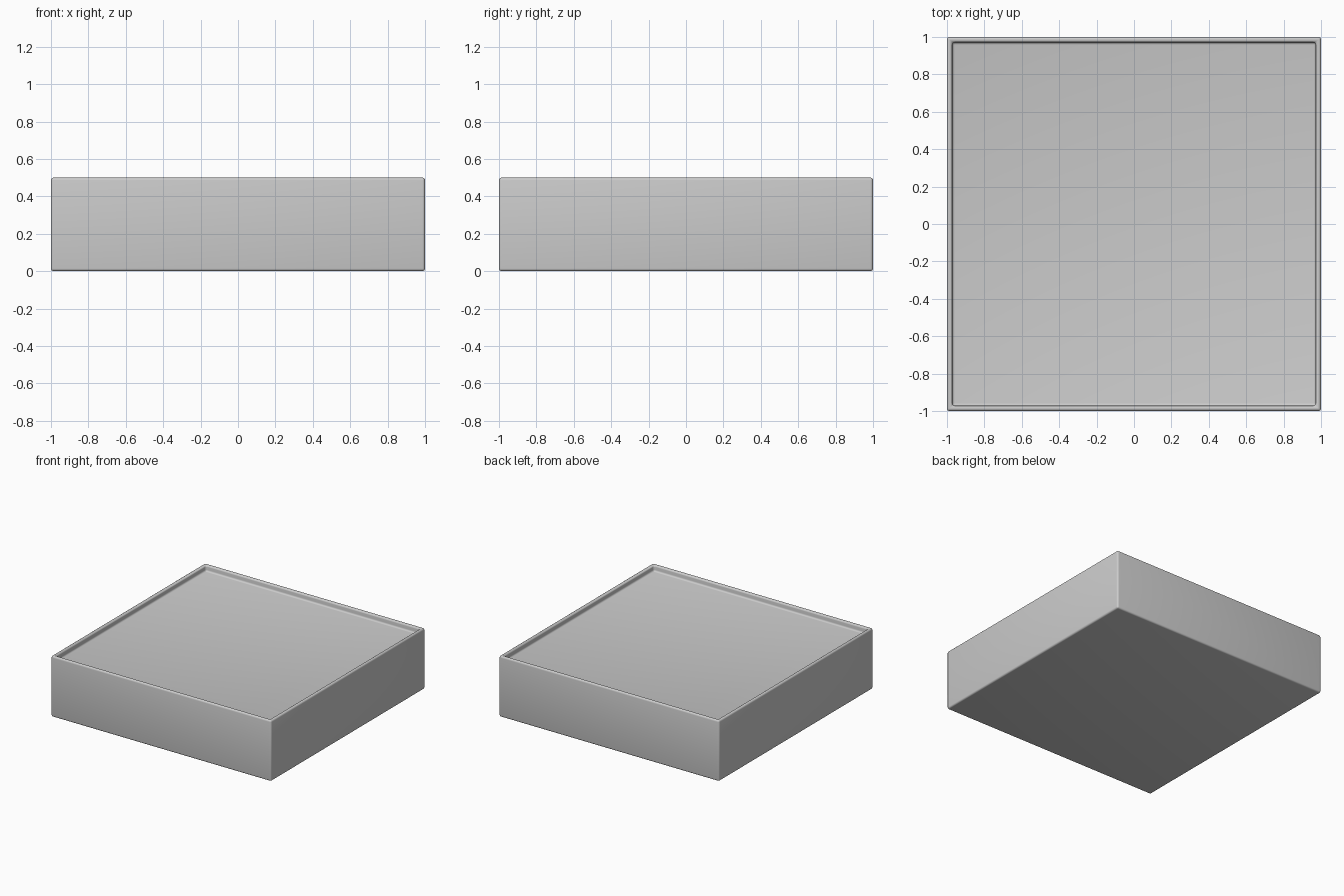
import bpy, bmesh
from mathutils import Vector

if "Cube" in bpy.data.objects:
    bpy.data.objects.remove(bpy.data.objects["Cube"])

RIM, DEPTH, BEVEL = 0.04, 0.05, 0.02

# square block
bm = bmesh.new()
bmesh.ops.create_cube(bm, size=1)
bmesh.ops.scale(bm, vec=Vector((2, 2, 0.5)), verts=bm.verts)
bmesh.ops.translate(bm, vec=Vector((0, 0, 0.25)), verts=bm.verts)

# shallow recess inside a narrow rim
bm.normal_update()
top = max(bm.faces, key=lambda f: f.calc_center_median().z)
bmesh.ops.inset_region(bm, faces=[top], thickness=RIM)
floor = bmesh.ops.extrude_discrete_faces(bm, faces=[top])["faces"][0]
bmesh.ops.translate(bm, vec=Vector((0, 0, -DEPTH)), verts=floor.verts)

mesh = bpy.data.meshes.new("tray_block")
bm.to_mesh(mesh)
bm.free()
tray = bpy.data.objects.new("tray_block", mesh)
bpy.context.collection.objects.link(tray)

# soft rounded edges
mod = tray.modifiers.new("rounded_edges", 'BEVEL')
mod.width = BEVEL
mod.segments = 4
mod.limit_method = 'ANGLE'
bpy.context.view_layer.objects.active = tray
tray.select_set(True)
bpy.ops.object.modifier_apply(modifier=mod.name)
bpy.ops.object.shade_smooth_by_angle()
